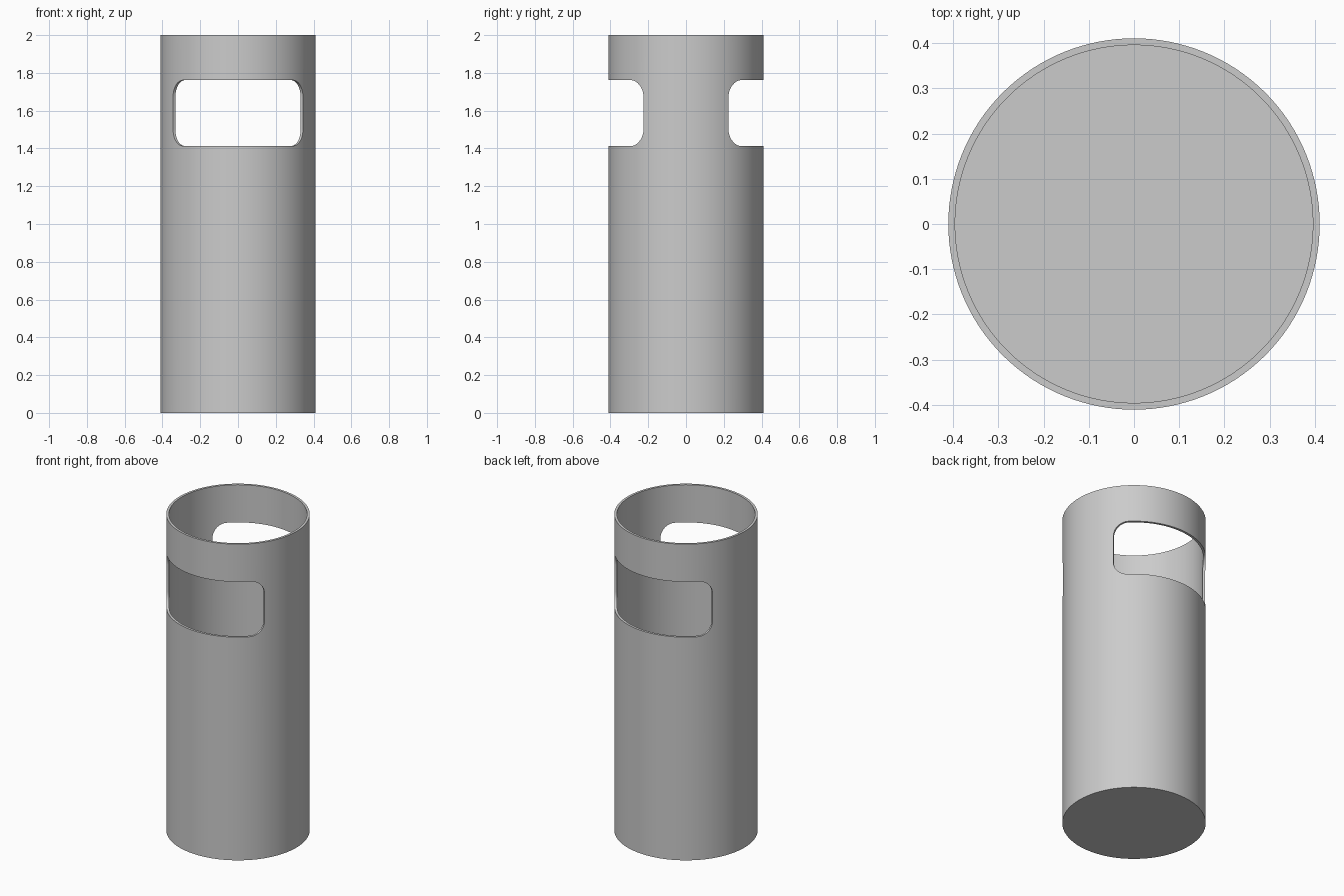
import bpy, bmesh
from math import sin, cos, pi, asin, radians, sqrt

if "Cube" in bpy.data.objects:
    bpy.data.objects.remove(bpy.data.objects["Cube"])

R_OUT, R_IN, HEIGHT, FLOOR = 0.411, 0.396, 2.0, 0.015
Z_LOW, Z_HIGH, CORNER = 1.412, 1.762, 0.09
HALF = asin(0.344 / R_OUT)          # half angle of each opening
BEND = CORNER / R_OUT               # angle taken up by a rounded corner


def inset(a):
    """Height lost to the rounded corner at angle a from the opening's middle."""
    t = min(max(abs(a) - (HALF - BEND), 0) / BEND, 1)
    return CORNER * (1 - sqrt(1 - t * t))


# Angles of one quadrant, measured from the middle of an opening
N_FLAT, N_CORNER, N_SIDE = 16, 10, 12
quad = [(HALF - BEND) * i / N_FLAT for i in range(N_FLAT)]
quad += [HALF - BEND + BEND * sin(pi / 2 * i / N_CORNER) for i in range(N_CORNER)]
quad += [HALF + (pi / 2 - HALF) * i / N_SIDE for i in range(N_SIDE + 1)]
half_turn = [-a for a in reversed(quad[1:])] + quad[:-1]
columns = [(a, a + base) for base in (-pi / 2, pi / 2) for a in half_turn]
n = len(columns)

bm = bmesh.new()


def sheet(radius, z_bottom):
    """Grid of wall vertices: bottom, opening sill, opening head, rim."""
    grid = []
    for local, a in columns:
        d = inset(local)
        grid.append([bm.verts.new((radius * cos(a), radius * sin(a), z))
                     for z in (z_bottom, Z_LOW + d, Z_HIGH - d, HEIGHT)])
    return grid


outer, inner = sheet(R_OUT, 0), sheet(R_IN, FLOOR)
partner = {o: i for co, ci in zip(outer, inner) for o, i in zip(co, ci)}

# Outer and inner walls, leaving out the two openings
for k in range(n):
    j = (k + 1) % n
    middle = (columns[k][0] + columns[j][0]) / 2
    for row in range(3):
        crosses = columns[j][0] < columns[k][0]
        if row == 1 and not crosses and abs(middle) < HALF:
            continue
        q = [outer[k][row], outer[j][row], outer[j][row + 1], outer[k][row + 1]]
        bm.faces.new(q)
        bm.faces.new([partner[v] for v in reversed(q)])

# Underside and inside floor
bm.faces.new([c[0] for c in reversed(outer)])
bm.faces.new([c[0] for c in inner])

# Thickness of the rim and of the opening edges
for e in [e for e in bm.edges if e.is_boundary and e.verts[0] in partner]:
    a, b = e.verts
    bm.faces.new((a, b, partner[b], partner[a]))

bmesh.ops.recalc_face_normals(bm, faces=bm.faces)
mesh = bpy.data.meshes.new("open_bin")
bm.to_mesh(mesh)
bm.free()
bin_obj = bpy.data.objects.new("open_bin", mesh)
bpy.context.collection.objects.link(bin_obj)

bpy.context.view_layer.objects.active = bin_obj
bin_obj.select_set(True)
bpy.ops.object.shade_smooth_by_angle(angle=radians(35))
